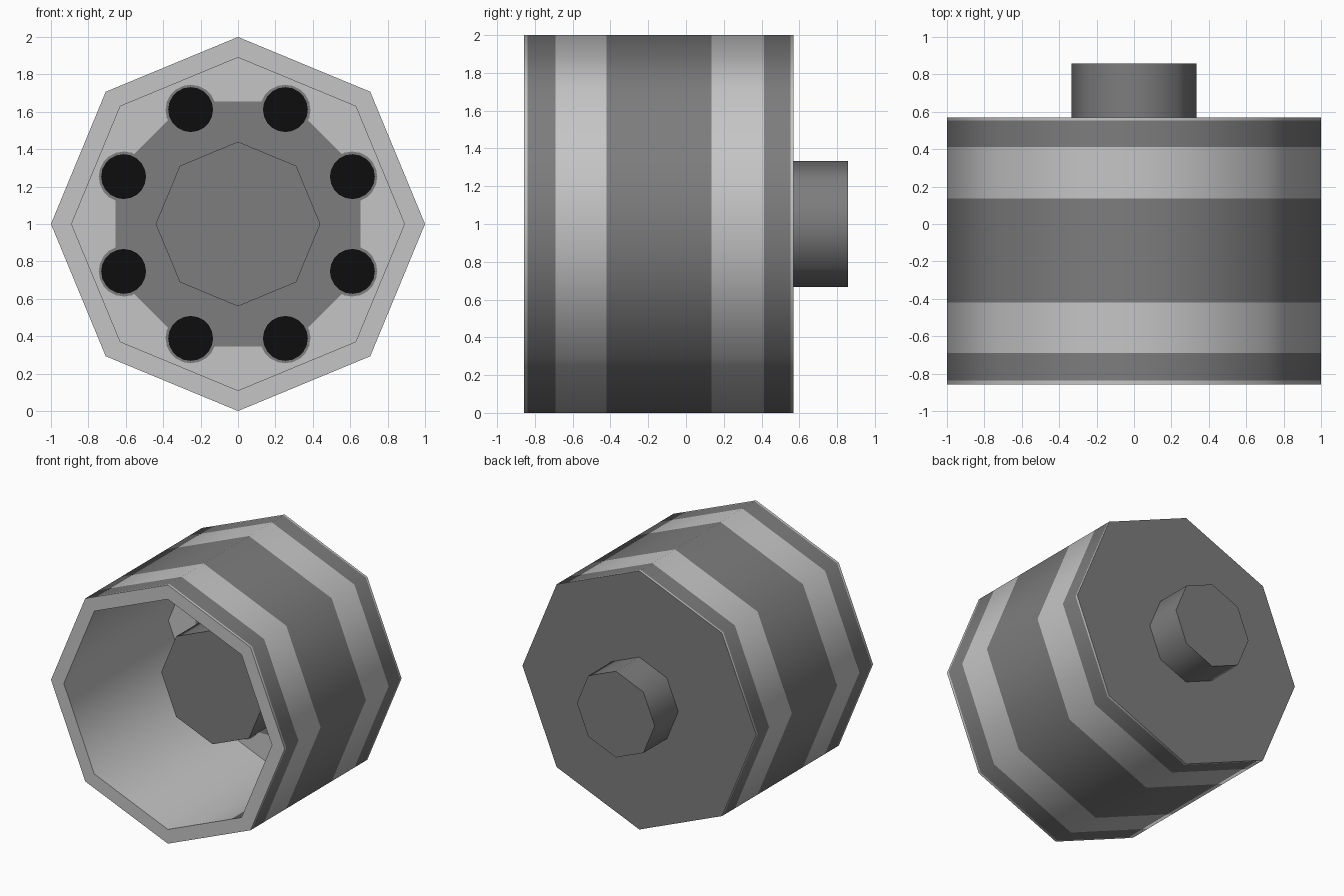
import bpy, bmesh, math
from mathutils import Vector

if "Cube" in bpy.data.objects:
    bpy.data.objects.remove(bpy.data.objects["Cube"])

def material(name, v):
    m = bpy.data.materials.new(name)
    m.diffuse_color = (v, v, v, 1)
    m.use_nodes = True
    m.node_tree.nodes["Principled BSDF"].inputs["Base Color"].default_value = m.diffuse_color
    return m

MATS = [material("light grey", 0.56), material("dark grey", 0.205), material("black", 0.004)]
LIGHT, DARK, BLACK = 0, 1, 2
CZ = 1.0  # height of the axis

def lathe(name, profile, colours, sides=8, turn=0.0, centre=(0, CZ), cap_start=None, cap_end=None):
    """Sweep a (radius, y) profile round the y axis; colours are per band."""
    bm = bmesh.new()
    rings = []
    for r, y in profile:
        ring = []
        for i in range(sides):
            a = turn + 2 * math.pi * i / sides
            ring.append(bm.verts.new((centre[0] + r * math.cos(a), y, centre[1] + r * math.sin(a))))
        rings.append(ring)
    for k, col in enumerate(colours):
        for i in range(sides):
            j = (i + 1) % sides
            f = bm.faces.new((rings[k][i], rings[k][j], rings[k + 1][j], rings[k + 1][i]))
            f.material_index = col
    for ring, col in ((rings[0], cap_start), (rings[-1], cap_end)):
        if col is not None:
            bm.faces.new(ring).material_index = col
    bmesh.ops.recalc_face_normals(bm, faces=bm.faces)
    me = bpy.data.meshes.new(name)
    bm.to_mesh(me)
    bm.free()
    for m in MATS:
        me.materials.append(m)
    ob = bpy.data.objects.new(name, me)
    bpy.context.collection.objects.link(ob)
    bpy.ops.object.select_all(action='DESELECT')
    ob.select_set(True)
    bpy.context.view_layer.objects.active = ob
    bpy.ops.object.shade_smooth_by_angle(angle=math.radians(50))
    return ob

# Striped octagonal barrel: inner floor, inner wall, front rim, outer bands, back cap
FLOOR = 0.42
lathe("barrel",
      [(0.89, FLOOR), (0.89, -0.857), (1, -0.857), (1, -0.838), (1, -0.69), (1, -0.42),
       (1, 0.135), (1, 0.413), (1, 0.553), (1, 0.57)],
      [LIGHT, LIGHT, LIGHT, DARK, LIGHT, DARK, LIGHT, DARK, LIGHT],
      cap_start=LIGHT, cap_end=DARK)

# Inner hub standing on the floor, and the rear stub
lathe("inner_hub", [(0.44, -0.31), (0.44, FLOOR)], [DARK], cap_start=DARK)
lathe("rear_stub", [(0.333, 0.57), (0.333, 0.857)], [DARK], cap_end=DARK)

# Painted floor: dark octagon, with a dark surround and black hole at each corner
step = math.pi / 4
lathe("floor_plate", [(0.71, FLOOR - 0.003), (0.71, FLOOR)], [DARK], turn=step / 2, cap_start=DARK)
for i in range(8):
    a = step * (i + 0.5)
    for name, rad, dist, depth, col in (("hole_surround", 0.135, 0.66, 0.005, DARK),
                                        ("hole", 0.12, 0.662, 0.008, BLACK)):
        lathe(f"{name}_{i + 1}", [(rad, FLOOR - depth), (rad, FLOOR)], [col], sides=20,
              centre=(dist * math.cos(a), CZ + dist * math.sin(a)), cap_start=col)
